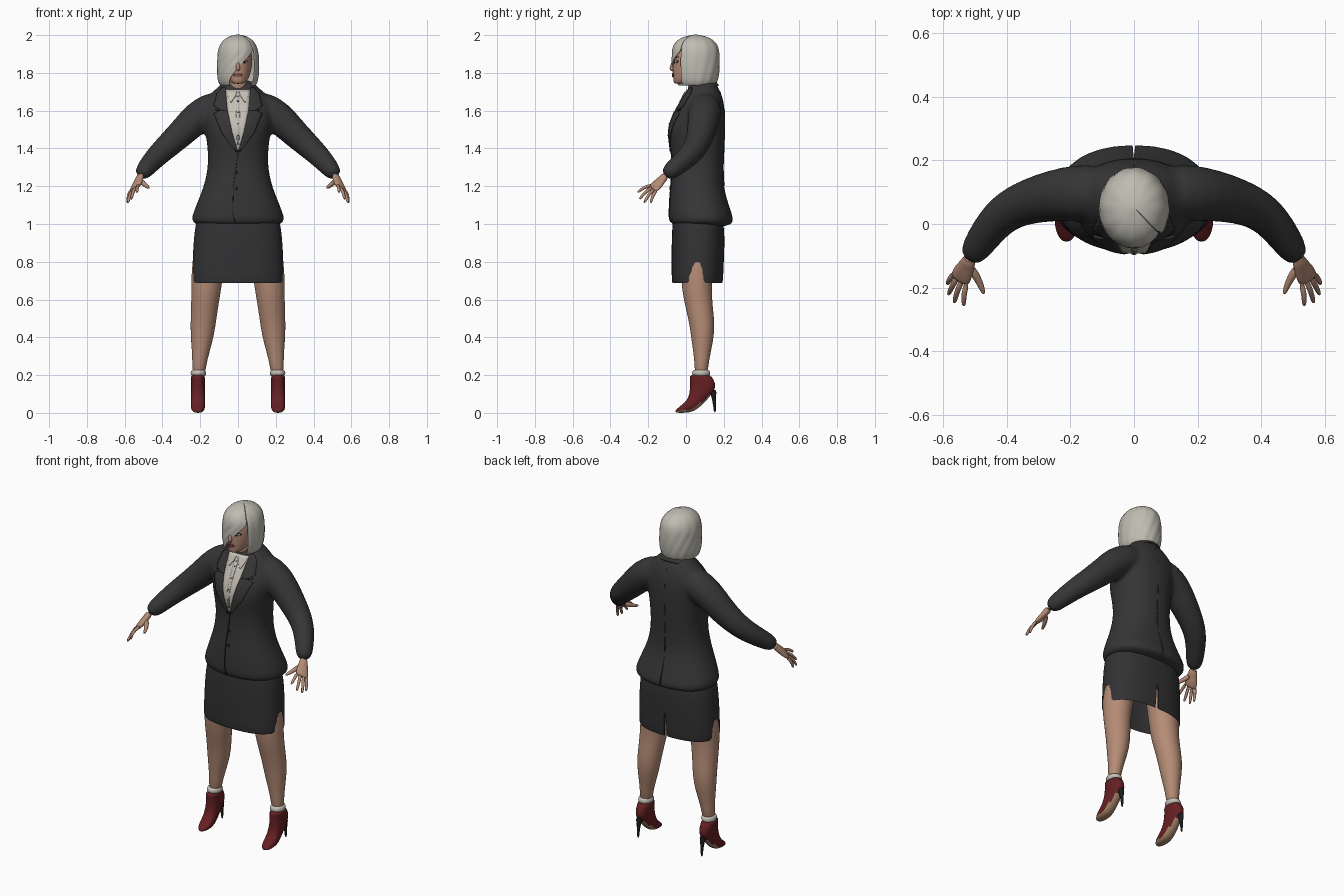
import bpy, bmesh
from math import sin, cos, pi, radians, asin, copysign
from mathutils import Vector as V
from mathutils.bvhtree import BVHTree

cube = bpy.data.objects.get("Cube")
if cube:
    bpy.data.objects.remove(cube, do_unlink=True)


def mat(name, r, g, b):
    m = bpy.data.materials.new(name)
    m.use_nodes = True
    m.diffuse_color = (r, g, b, 1)
    p = next(n for n in m.node_tree.nodes if n.type == 'BSDF_PRINCIPLED')
    p.inputs["Base Color"].default_value = (r, g, b, 1)
    p.inputs["Roughness"].default_value = 0.8
    return m


JACKET = mat("charcoal_wool", .036, .036, .037)
SKIRT = mat("skirt_charcoal", .032, .032, .034)
SKIN = mat("skin", .46, .26, .18)
HAIR = mat("silver_hair", .52, .50, .44)
SHIRT = mat("ivory_cloth", .55, .52, .46)
SHOE = mat("dark_red_leather", .13, .014, .017)
SOLE = mat("tan_sole", .38, .23, .14)
BLACK = mat("black_trim", .012, .012, .013)
LIPS = mat("lips", .27, .09, .075)
BROW = mat("dark_brown", .05, .03, .022)


def smooth(me, angle=50):
    for p in me.polygons:
        p.use_smooth = True
    me.set_sharp_from_angle(angle=radians(angle))


def make(name, verts, faces, m, sub=0, thick=0, angle=60):
    me = bpy.data.meshes.new(name)
    me.from_pydata([tuple(v) for v in verts], [], faces)
    bm = bmesh.new()
    bm.from_mesh(me)
    bmesh.ops.recalc_face_normals(bm, faces=bm.faces)
    bm.to_mesh(me)
    bm.free()
    me.materials.append(m)
    smooth(me, angle)
    ob = bpy.data.objects.new(name, me)
    bpy.context.collection.objects.link(ob)
    if thick:
        s = ob.modifiers.new("thickness", 'SOLIDIFY')
        s.thickness, s.offset = thick, 0
    if sub:
        s = ob.modifiers.new("subdivide", 'SUBSURF')
        s.levels = s.render_levels = sub
    return ob


def ring(c, a, b, n=24, p=2.0):
    """Superellipse around c with half axes a and b."""
    def f(t):
        return copysign(abs(t) ** (2 / p), t)
    return [V(c) + V(a) * f(cos(2 * pi * i / n)) + V(b) * f(sin(2 * pi * i / n)) for i in range(n)]


def loft(name, rings, m, caps=True, **kw):
    n = len(rings[0])
    verts = [v for r in rings for v in r]
    faces = [(k * n + i, k * n + (i + 1) % n, (k + 1) * n + (i + 1) % n, (k + 1) * n + i)
             for k in range(len(rings) - 1) for i in range(n)]
    if caps:
        faces += [tuple(range(n)), tuple(range(len(verts) - n, len(verts)))]
    return make(name, verts, faces, m, **kw)


def stack(rows, p=2.0, n=32):
    """Horizontal rings from (z, half width, front y, back y)."""
    return [ring((0, (f + b) / 2, z), (rx, 0, 0), (0, (b - f) / 2, 0), n, p) for z, rx, f, b in rows]


def tube(name, pts, radii, m, n=16, sub=1, s=1, **kw):
    pts = [V((x * s, y, z)) for x, y, z in pts]
    rings = []
    for i, c in enumerate(pts):
        t = (pts[min(i + 1, len(pts) - 1)] - pts[max(i - 1, 0)]).normalized()
        a = t.cross(V((0, 1, 0))).normalized()
        rings.append(ring(c, a * radii[i], t.cross(a) * radii[i], n))
    return loft(name, rings, m, sub=sub, **kw)


def bake(ob):
    dg = bpy.context.evaluated_depsgraph_get()
    me = bpy.data.meshes.new_from_object(ob.evaluated_get(dg))
    ob.modifiers.clear()
    ob.data = me
    smooth(me)
    bm = bmesh.new()
    bm.from_mesh(me)
    tree = BVHTree.FromBMesh(bm)
    bm.free()
    return tree


def slit(ob, y, z, depth, height, width):
    """Cut a narrow vent into the back of a garment."""
    c = loft("vent_cutter", [ring((0, y, z), (width, 0, 0), (0, depth, 0), 4),
                             ring((0, y, z + height), (width / 3, 0, 0), (0, depth, 0), 4)], BLACK)
    c.hide_render = True
    b = ob.modifiers.new("vent", 'BOOLEAN')
    b.operation, b.object, b.solver = 'DIFFERENCE', c, 'EXACT'
    tree = bake(ob)
    bpy.data.objects.remove(c, do_unlink=True)
    return tree


def drape(name, tree, rows, m, off=.001, side=-1, s=1, cols=6, steps=5):
    """Thin plate lying on a surface, from rows of (z, x0, x1)."""
    fine = [V(a).lerp(V(b), k / steps) for a, b in zip(rows, rows[1:]) for k in range(steps)]
    fine.append(V(rows[-1]))
    verts = []
    for z, x0, x1 in fine:
        for i in range(cols + 1):
            x = s * (x0 + (x1 - x0) * i / cols)
            hit = tree.ray_cast(V((x, side, z)), V((0, -side, 0)))[0]
            verts.append((x, (hit.y if hit else 0.02) + side * off, z))
    w = cols + 1
    faces = [(k * w + i, k * w + i + 1, k * w + w + i + 1, k * w + w + i)
             for k in range(len(fine) - 1) for i in range(cols)]
    return make(name, verts, faces, m, thick=.006)


def disc_rows(x, z, rx, rz):
    return [(z + rz * sin(t), x - rx * cos(t) - .0005, x + rx * cos(t) + .0005)
            for t in (-pi / 2, -pi / 4, 0, pi / 4, pi / 2)]


# Jacket: body and sleeves fused into one cloth surface
body = stack([(.98, .247, -.087, .257), (1.03, .25, -.09, .252), (1.1, .222, -.09, .227),
              (1.2, .18, -.082, .197), (1.3, .158, -.072, .197), (1.4, .16, -.078, .203),
              (1.5, .175, -.1, .207), (1.58, .19, -.068, .208), (1.65, .18, -.025, .2),
              (1.7, .135, 0, .185), (1.74, .09, .025, .16), (1.765, .07, .04, .14)], 2.25)
jacket = loft("jacket", body, JACKET, sub=1)
bake(jacket)
for s in (1, -1):
    sleeve = tube("sleeve", [(.07, .1, 1.63), (.14, .1, 1.61), (.215, .095, 1.567), (.29, .082, 1.49),
                             (.365, .06, 1.42), (.425, .022, 1.365), (.475, -.045, 1.31), (.521, -.115, 1.253)],
                  [.075, .092, .088, .078, .069, .062, .053, .044], JACKET, s=s)
    bake(sleeve)
    bm = bmesh.new()
    bm.from_mesh(jacket.data)
    bm.from_mesh(sleeve.data)
    bm.to_mesh(jacket.data)
    bm.free()
    bpy.data.objects.remove(sleeve, do_unlink=True)
r = jacket.modifiers.new("fuse", 'REMESH')
r.mode, r.voxel_size = 'VOXEL', .011
sm = jacket.modifiers.new("relax", 'SMOOTH')
sm.factor, sm.iterations = .5, 8
cloth = slit(jacket, .25, .95, .05, .24, .006)

# Shirt front, lapels, seams and buttons
drape("shirt_front", cloth, [(1.385, -.002, .002), (1.5, -.036, .036), (1.6, -.058, .058), (1.71, -.066, .066)], SHIRT)
drape("shirt_placket", cloth, [(1.42, -.006, .006), (1.69, -.012, .012)], SHIRT, .004)
for side, s in (("left", 1), ("right", -1)):
    drape(side + "_lapel", cloth, [(1.385, 0, .012), (1.48, .03, .085), (1.585, .052, .128), (1.6, .055, .095)],
          JACKET, .005, s=s)
    drape(side + "_collar_lapel", cloth, [(1.6, .055, .09), (1.625, .058, .128), (1.69, .064, .112), (1.72, .066, .085)],
          JACKET, .005, s=s)
    drape(side + "_notch", cloth, [(1.597, .08, .095), (1.605, .085, .125)], BLACK, .002, s=s, steps=1)
    drape(side + "_shirt_collar_point", cloth, [(1.645, .034, .04), (1.68, .012, .056), (1.7, .006, .06)],
          SHIRT, .006, s=s)
drape("front_closing_seam", cloth, [(1.385, 0, .003), (1.2, -.026, -.023), (1.06, -.03, -.027), (1.01, -.018, -.014)],
      BLACK, cols=1)
drape("back_seam", cloth, [(1.2, -.002, .002), (1.7, -.0015, .0015)], JACKET, -.001, side=1, cols=1)
for z in (1.275, 1.19):
    drape("jacket_button", cloth, disc_rows(-.008, z, .009, .009), BLACK, .003, steps=2)
for z in (1.47, 1.53, 1.59, 1.65):
    drape("shirt_button", cloth, disc_rows(0, z, .004, .004), BROW, .006, steps=2)
drape("collar_pin", cloth, disc_rows(0, 1.685, .011, .011), HAIR, .007, steps=2)

# Collars and neck
loft("jacket_collar", [ring((0, .088, 1.705), (.1, 0, 0), (0, .088, .025)),
                       ring((0, .083, 1.738), (.075, 0, 0), (0, .064, .025))], JACKET, False, thick=.008, sub=1)
loft("shirt_collar", [ring((0, .05, 1.675), (.068, 0, 0), (0, .062, .015)),
                      ring((0, .057, 1.725), (.057, 0, 0), (0, .056, .022))], SHIRT, False, thick=.006, sub=1)
tube("neck", [(0, .075, 1.65), (0, .06, 1.72), (0, .045, 1.81)], [.052, .049, .05], SKIN)

# Skirt with a back slit
skirt = loft("skirt", stack([(1.02, .215, -.066, .19), (.97, .226, -.07, .2), (.88, .234, -.073, .2),
                             (.78, .238, -.073, .196), (.683, .241, -.072, .192)], 2.4),
             SKIRT, False, thick=.008, sub=1)
slit(skirt, .2, .66, .05, .17, .012)

# Head and face
head = loft("head", stack([(1.742, .022, -.06, -.01), (1.75, .04, -.066, .03), (1.772, .057, -.068, .08),
                           (1.8, .067, -.07, .11), (1.835, .074, -.07, .13), (1.87, .077, -.071, .14),
                           (1.91, .074, -.062, .14), (1.95, .058, -.03, .12), (1.975, .03, .01, .08)]), SKIN, sub=1)
face = bake(head)
tube("nose", [(0, -.058, 1.872), (0, -.07, 1.85), (0, -.079, 1.824), (0, -.07, 1.81)],
     [.007, .009, .013, .009], SKIN, n=10)
drape("upper_lip", face, [(1.79, -.024, .024), (1.796, -.016, .016), (1.8, -.006, .006)], LIPS, .002)
drape("lower_lip", face, [(1.778, -.01, .01), (1.783, -.018, .018), (1.789, -.023, .023)], LIPS, .003)
for side, s in (("left", 1), ("right", -1)):
    drape(side + "_eyelid", face, disc_rows(.034, 1.86, .018, .009), BROW, -.001, s=s, steps=2)
    drape(side + "_eye", face, disc_rows(.034, 1.859, .014, .006), SHIRT, .001, s=s, steps=2)
    drape(side + "_iris", face, disc_rows(.033, 1.859, .006, .006), BLACK, .002, s=s, steps=2)
    drape(side + "_eyebrow", face, [(1.877, .014, .03), (1.882, .014, .052), (1.886, .028, .05)], BROW, s=s, steps=2)

# Bob hair: dome rows that part around the face, fringe swept to one side
rows = [(1.997, .02, .02, 0, 0), (1.99, .048, .058, 0, 0), (1.972, .076, .094, 0, 0), (1.945, .095, .116, 0, 0),
        (1.915, .104, .123, .082, .082), (1.89, .108, .126, .06, .084), (1.85, .11, .127, .024, .086),
        (1.81, .11, .125, -.015, .086), (1.775, .107, .12, -.04, .083), (1.75, .101, .112, -.045, .076),
        (1.732, .09, .1, -.042, .066)]
cols, verts = 60, [V((0, .05, 2.0))]
for z, rx, ry, xl, xr in rows:
    start, end = asin(xr / rx), asin(xl / rx) + 2 * pi
    if not xr:
        start, end = radians(50), radians(410)
    for i in range(cols + 1):
        a = start + (end - start) * i / cols
        k = 1 + .010 * sin(i * 2 * pi / 5) - .01
        verts.append(V((rx * k * sin(a), .05 - ry * k * cos(a), z)))
w = cols + 1
faces = [(0, 1 + i, 2 + i) for i in range(cols)]
faces += [(1 + k * w + i, 2 + k * w + i, 2 + (k + 1) * w + i, 1 + (k + 1) * w + i)
          for k in range(len(rows) - 1) for i in range(cols)]
make("bob_hair", verts, faces, HAIR, thick=.007, sub=1, angle=80)

# Limbs, hands and shoes
for side, s in (("left", 1), ("right", -1)):
    tube(side + "_leg", [(.12, .07, .98), (.162, .06, .76), (.168, .055, .66), (.178, .072, .55), (.186, .087, .46),
                         (.192, .087, .38), (.203, .083, .28), (.21, .08, .19)],
         [.095, .087, .08, .071, .067, .058, .038, .035], SKIN, n=20, s=s)

    wide = V((.025 * s, .0175, -.015)).normalized()
    thin = wide.cross(V((.03 * s, -.06, -.06)).normalized())
    palm = [((.515, -.105, 1.258), .024, .021), ((.523, -.125, 1.238), .025, .018), ((.535, -.148, 1.212), .036, .018),
            ((.546, -.172, 1.19), .037, .014), ((.549, -.178, 1.184), .03, .008)]
    loft(side + "_palm", [ring((c[0] * s, c[1], c[2]), wide * a, thin * b, 16) for c, a, b in palm], SKIN, sub=1)
    tips = [(.535, -.257, 1.168), (.565, -.247, 1.132), (.583, -.222, 1.112), (.586, -.188, 1.112)]
    for i, tip in enumerate(tips):
        base = V((.545 * s, -.168, 1.194)) + wide * (i - 1.5) * .018
        base.x *= s
        mid = base.lerp(V(tip), .5) + V((.005, -.004, .007))
        tube(f"{side}_finger_{i + 1}", [base, mid, base.lerp(V(tip), .92), tip], [.0105, .0095, .008, .004], SKIN, n=8, s=s)
    tube(side + "_thumb", [(.515, -.135, 1.228), (.493, -.168, 1.208), (.478, -.2, 1.196), (.471, -.222, 1.19)],
         [.017, .0135, .0105, .005], SKIN, n=8, s=s)

    # Ankle boot: slices from (upper y, z) to (sole y, z) with half width
    slices = [(-.057, .012, -.056, .003, .01), (-.035, .034, -.04, 0, .029), (-.005, .055, 0, 0, .038),
              (.014, .085, .045, .006, .038), (.02, .115, .09, .046, .037), (.02, .14, .135, .095, .037),
              (.02, .165, .163, .138, .037), (.02, .187, .145, .178, .037), (.02, .204, .132, .204, .037)]
    shoe = loft(side + "_boot", [ring((.212 * s, (a + c) / 2, (b + d) / 2), (h, 0, 0), (0, (a - c) / 2, (b - d) / 2), 20, 2.3)
                                 for a, b, c, d, h in slices], SHOE, sub=1)
    shoe.data.materials.append(SOLE)
    for p in shoe.data.polygons:
        if p.normal.z < -.45 and p.center.z < .11:
            p.material_index = 1
    tube(side + "_heel", [(.212, .142, .125), (.212, .147, .09), (.212, .151, .04), (.212, .153, 0)],
         [.022, .013, .007, .006], BLACK, n=12, s=s)
    loft(side + "_ankle_frill", [ring((.21 * s, .08, z), (rr * .85, 0, 0), (0, rr, 0), 24)
                                 for z, rr in ((.19, .046), (.212, .05), (.226, .044), (.228, .036))], SHIRT, sub=1)
